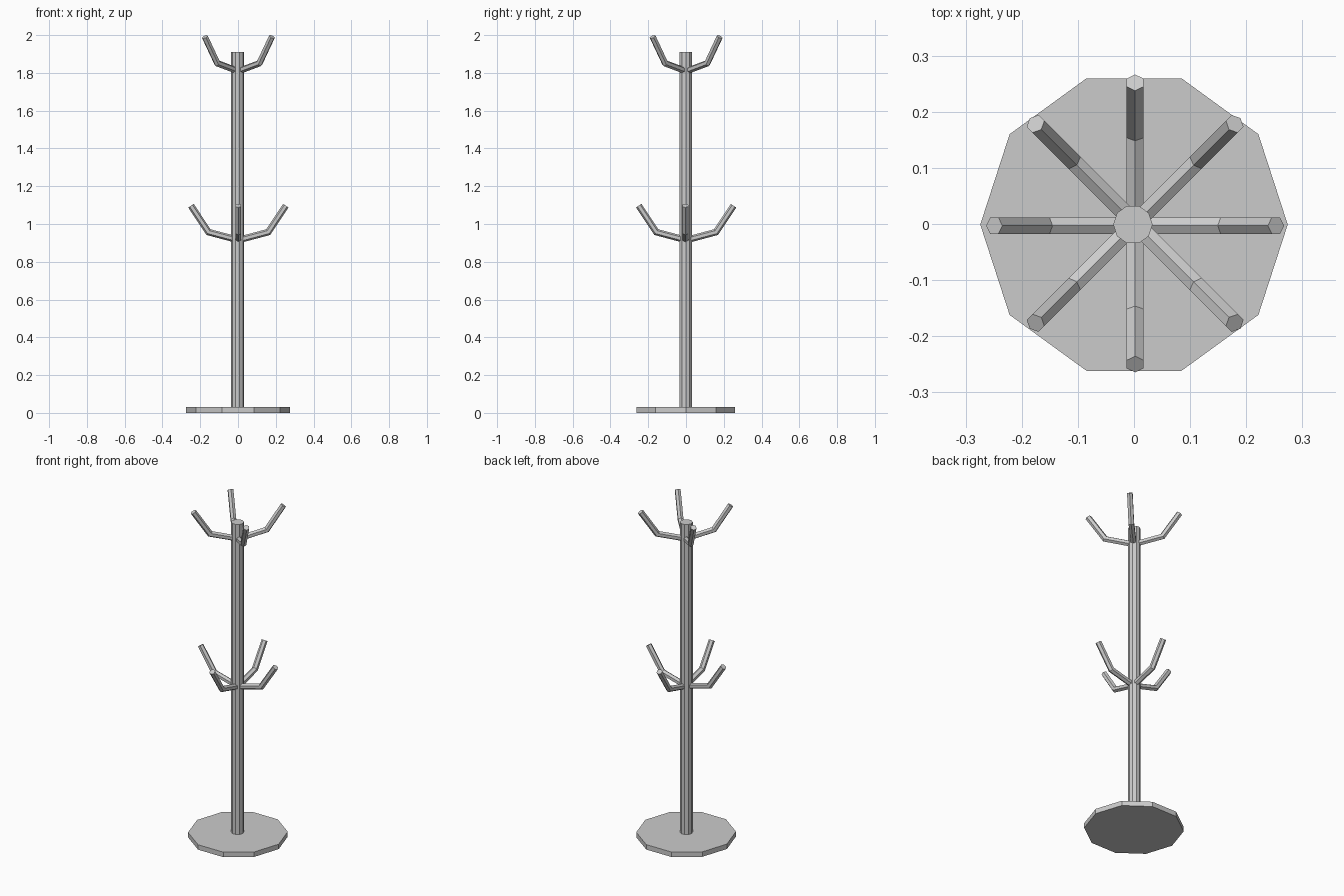
import bpy, bmesh
from math import sin, cos, pi, radians
from mathutils import Vector, Matrix

if "Cube" in bpy.data.objects:
    bpy.data.objects.remove(bpy.data.objects["Cube"])


def prism(name, radius, z0, z1, sides, x=0.0, y=0.0):
    """Upright flat-faced prism with a corner on the +x axis."""
    bm = bmesh.new()
    rings = [[bm.verts.new((x + radius * cos(2 * pi * i / sides),
                            y + radius * sin(2 * pi * i / sides), z))
              for i in range(sides)] for z in (z0, z1)]
    finish(bm, rings, name)


def finish(bm, rings, name):
    """Bridge the rings, cap both ends and make the object."""
    n = len(rings[0])
    for a, b in zip(rings, rings[1:]):
        for i in range(n):
            j = (i + 1) % n
            bm.faces.new((a[i], a[j], b[j], b[i]))
    bm.faces.new(rings[0][::-1])
    bm.faces.new(rings[-1])
    bmesh.ops.recalc_face_normals(bm, faces=bm.faces)
    mesh = bpy.data.meshes.new(name)
    bm.to_mesh(mesh)
    bm.free()
    obj = bpy.data.objects.new(name, mesh)
    bpy.context.collection.objects.link(obj)
    return obj


def hook(name, path, angle, offset, radius=0.0173, sides=6):
    """Bent hexagonal peg: path is (distance from pole, height), mitred at bends."""
    bm = bmesh.new()
    pts = [Vector(p) for p in path]
    dirs = [(b - a).normalized() for a, b in zip(pts, pts[1:])]
    place = Matrix.Translation(offset) @ Matrix.Rotation(radians(angle), 4, 'Z')
    rings = []
    for k, p in enumerate(pts):
        d0, d1 = dirs[max(k - 1, 0)], dirs[min(k, len(dirs) - 1)]
        t = (d0 + d1).normalized()
        up = Vector((-t.y, t.x)) / t.dot(d0)
        ring = []
        for i in range(sides):
            a = 2 * pi * i / sides
            q = p + up * radius * cos(a)
            ring.append(bm.verts.new(place @ Vector((q.x, radius * sin(a), q.y))))
        rings.append(ring)
    finish(bm, rings, name)


# Foot and pole
prism("base_plate", 0.274, 0.0, 0.03, 10, 0, -0.001)
prism("pole", 0.035, 0.02, 1.91, 10, -0.002, -0.001)

# Two tiers of four hooks, the upper turned by 45 degrees
for tier, z, turn in (("lower", 0.0, 0), ("upper", 0.894, 45)):
    path = [(0.0, 0.915 + z), (0.158, 0.957 + z), (0.251, 1.097 + z)]
    for i in range(4):
        offset = (0.002, -0.003 if turn == 0 and i % 2 == 0 else 0.001, 0)
        hook(f"{tier}_hook_{i + 1}", path, turn + 90 * i, offset)
